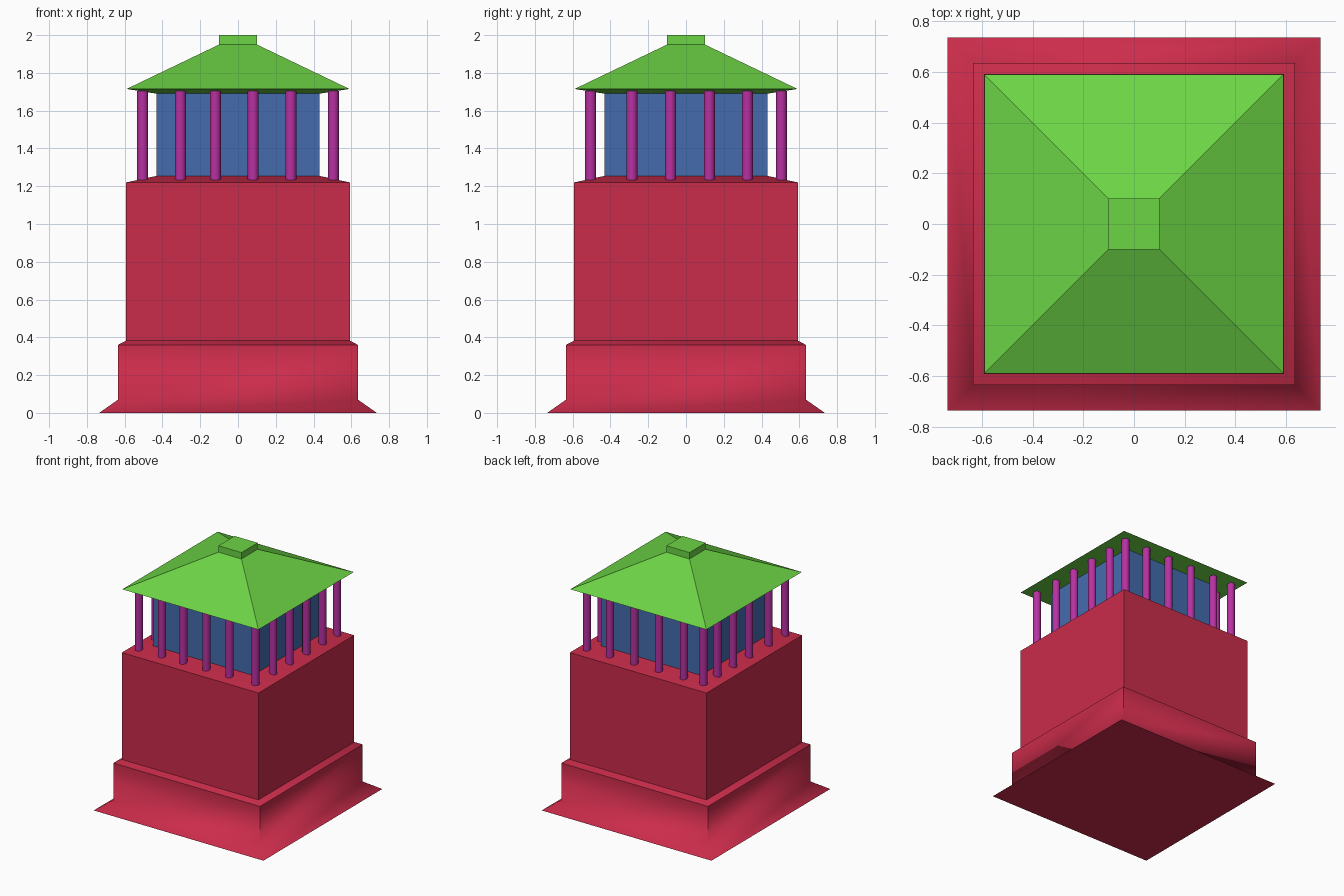
import bpy, bmesh
from math import radians

if "Cube" in bpy.data.objects:
    bpy.data.objects.remove(bpy.data.objects["Cube"])


def material(name, rgb):
    m = bpy.data.materials.new(name)
    m.diffuse_color = (*rgb, 1)
    m.use_nodes = True
    m.node_tree.nodes["Principled BSDF"].inputs["Base Color"].default_value = m.diffuse_color
    return m


RED = material("red", (0.60, 0.025, 0.07))
BLUE = material("blue", (0.06, 0.15, 0.42))
GREEN = material("green", (0.15, 0.66, 0.06))
PURPLE = material("purple", (0.48, 0.03, 0.36))


def finish(name, bm, mat, angle):
    bmesh.ops.recalc_face_normals(bm, faces=bm.faces)
    mesh = bpy.data.meshes.new(name)
    bm.to_mesh(mesh)
    bm.free()
    mesh.materials.append(mat)
    ob = bpy.data.objects.new(name, mesh)
    bpy.context.collection.objects.link(ob)
    bpy.ops.object.select_all(action='DESELECT')
    bpy.context.view_layer.objects.active = ob
    ob.select_set(True)
    bpy.ops.object.shade_smooth_by_angle(angle=radians(angle))
    return ob


def square_stack(name, profile, mat, angle):
    """Square rings of (half width, height) joined into a closed solid."""
    bm = bmesh.new()
    rings = [[bm.verts.new((sx * w, sy * w, z))
              for sx, sy in ((-1, -1), (1, -1), (1, 1), (-1, 1))]
             for w, z in profile]
    for a, b in zip(rings, rings[1:]):
        for i in range(4):
            j = (i + 1) % 4
            bm.faces.new((a[i], a[j], b[j], b[i]))
    bm.faces.new(rings[0][::-1])
    bm.faces.new(rings[-1])
    return finish(name, bm, mat, angle)


def column(name, x, y):
    bm = bmesh.new()
    bmesh.ops.create_cone(bm, cap_ends=True, segments=12, radius1=0.029,
                          radius2=0.029, depth=0.475)
    ob = finish(name, bm, PURPLE, 40)
    ob.location = (x, y, 1.4675)


# Tower body with flared foot, ledge and sloping top
square_stack("tower_base", [(0.735, 0), (0.635, 0.07), (0.635, 0.36),
                            (0.592, 0.383), (0.592, 1.22), (0.43, 1.255)],
             RED, 60)

# Inner room behind the columns
square_stack("inner_room", [(0.432, 1.25), (0.432, 1.695)], BLUE, 30)

# Hipped roof with sloping soffit and square cap
square_stack("roof", [(0.432, 1.69), (0.59, 1.715), (0.1, 1.95), (0.1, 2.0)],
             GREEN, 30)

# Gallery columns: four corners, then four slightly uneven ones per side
E = 0.505
for i, (x, y) in enumerate(((-E, -E), (E, -E), (E, E), (-E, E))):
    column(f"corner_column_{i + 1}", x, y)
for i, x in enumerate((-0.305, -0.12, 0.08, 0.28)):
    column(f"front_column_{i + 1}", x, -E)
for i, x in enumerate((-0.335, -0.12, 0.093, 0.305)):
    column(f"back_column_{i + 1}", x, E)
for i, y in enumerate((-0.286, -0.082, 0.124, 0.325)):
    column(f"right_column_{i + 1}", E, y)
for i, y in enumerate((-0.30, -0.06, 0.14, 0.335)):
    column(f"left_column_{i + 1}", -E, y)
